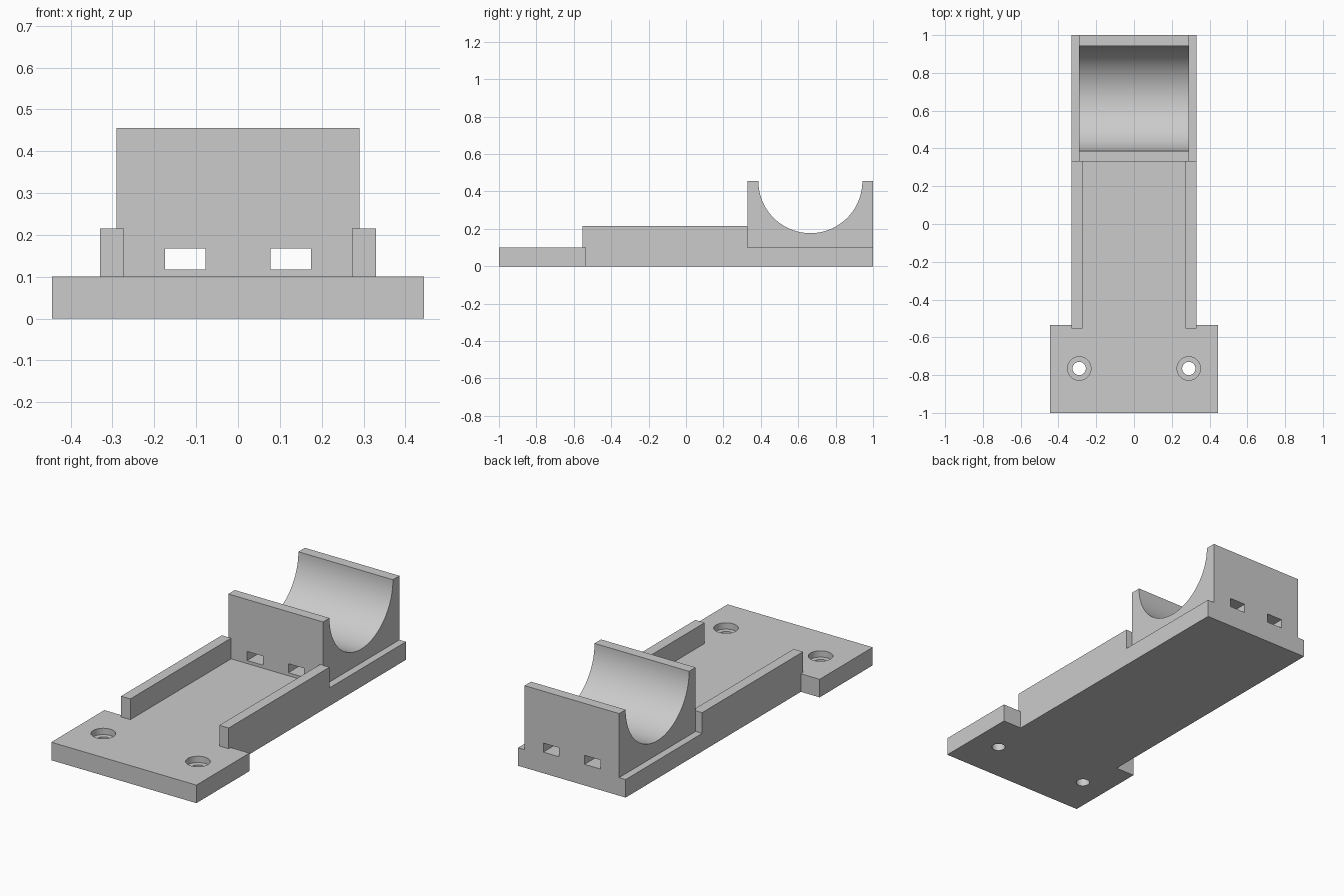
import bpy, bmesh, math
from mathutils import Vector

default_cube = bpy.data.objects.get("Cube")
if default_cube:
    bpy.data.objects.remove(default_cube, do_unlink=True)

grey = bpy.data.materials.new("light grey")
grey.use_nodes = True
colour = (0.6, 0.6, 0.6, 1.0)
grey.diffuse_color = colour
for node in grey.node_tree.nodes:
    if node.type == "BSDF_PRINCIPLED":
        node.inputs["Base Color"].default_value = colour


def prism(name, outline, direction):
    """Extrude a planar outline along a direction."""
    bm = bmesh.new()
    face = bm.faces.new([bm.verts.new(p) for p in outline])
    result = bmesh.ops.extrude_face_region(bm, geom=[face])
    moved = [v for v in result["geom"] if isinstance(v, bmesh.types.BMVert)]
    bmesh.ops.translate(bm, verts=moved, vec=Vector(direction))
    bmesh.ops.recalc_face_normals(bm, faces=bm.faces)
    mesh = bpy.data.meshes.new(name)
    bm.to_mesh(mesh)
    bm.free()
    mesh.materials.append(grey)
    obj = bpy.data.objects.new(name, mesh)
    bpy.context.collection.objects.link(obj)
    return obj


def box(name, x, y, z):
    outline = [(x[0], y[0], z[0]), (x[1], y[0], z[0]),
               (x[1], y[1], z[0]), (x[0], y[1], z[0])]
    return prism(name, outline, (0, 0, z[1] - z[0]))


def disc(name, x, y, z, radius, height, sides=48):
    angles = [math.tau * i / sides for i in range(sides)]
    outline = [(x + radius * math.cos(a), y + radius * math.sin(a), z) for a in angles]
    return prism(name, outline, (0, 0, height))


def activate(obj):
    bpy.ops.object.select_all(action="DESELECT")
    obj.select_set(True)
    bpy.context.view_layer.objects.active = obj


def cut(obj, cutter):
    """Subtract the cutter, then discard it."""
    cutter.hide_render = True
    activate(obj)
    mod = obj.modifiers.new("cut", "BOOLEAN")
    mod.operation = "DIFFERENCE"
    mod.solver = "EXACT"
    mod.object = cutter
    bpy.ops.object.modifier_apply(modifier=mod.name)
    bpy.data.objects.remove(cutter, do_unlink=True)


base_top, body_half, flange_half = 0.1, 0.33, 0.445
cradle_front, cradle_half, cradle_top = 0.33, 0.29, 0.455

# T-shaped base plate
half = [(flange_half, -1), (flange_half, -0.535), (body_half, -0.535), (body_half, 1)]
outline = [(x, y, 0) for x, y in half] + [(-x, y, 0) for x, y in reversed(half)]
base = prism("base_plate", outline, (0, 0, base_top))

# Cradle block with a half-round trough
mid, radius, steps = (cradle_front + 1) / 2, 0.278, 64
profile = [(1, cradle_top), (1, base_top), (cradle_front, base_top), (cradle_front, cradle_top)]
for i in range(steps + 1):
    a = math.pi * (1 + i / steps)
    profile.append((mid + radius * math.cos(a), cradle_top + radius * math.sin(a)))
cradle = prism("cradle", [(-cradle_half, y, z) for y, z in profile], (2 * cradle_half, 0, 0))

for side, label in ((1, "left"), (-1, "right")):
    # Counterbored screw hole in the flange
    hole_x, hole_y = side * 0.29, -0.765
    cut(base, disc("counterbore_cutter", hole_x, hole_y, 0.065, 0.062, 0.1))
    cut(base, disc("hole_cutter", hole_x, hole_y, -0.1, 0.035, 0.3))
    # Strap slot running through the cradle
    cut(cradle, box("slot_cutter", sorted((side * 0.078, side * 0.175)), (0.2, 1.1), (0.117, 0.167)))
    # Side rail
    box(label + "_rail", sorted((side * 0.273, side * body_half)),
        (-0.553, cradle_front), (base_top, 0.215))

for obj in (base, cradle):
    activate(obj)
    bpy.ops.object.shade_smooth_by_angle(angle=math.radians(30))
